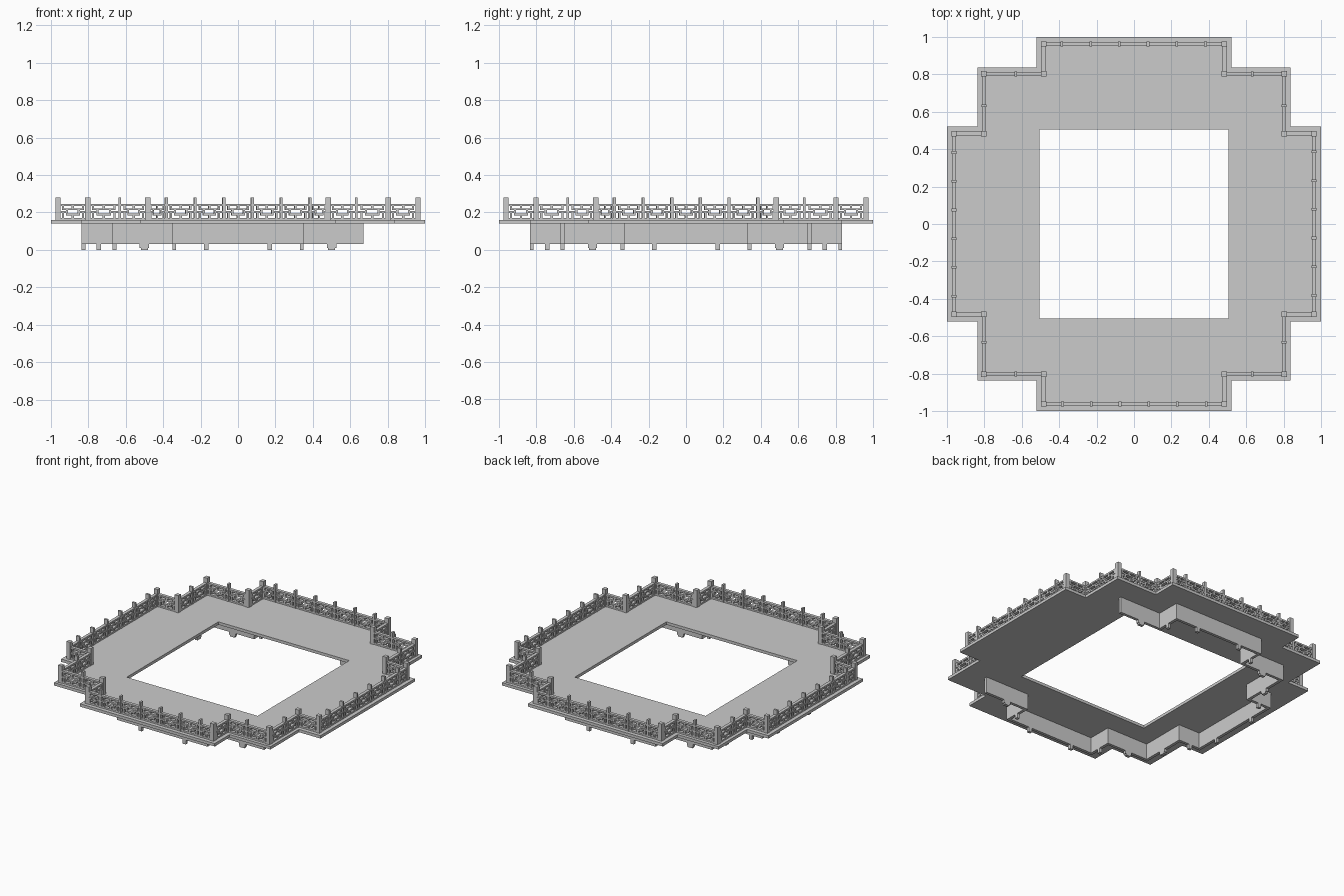
import bpy, bmesh
from mathutils import Vector, Matrix

cube = bpy.data.objects.get("Cube")
if cube:
    bpy.data.objects.remove(cube, do_unlink=True)

stone = bpy.data.materials.new("stone_grey")
stone.use_nodes = True
grey = (0.6, 0.6, 0.6, 1)
stone.diffuse_color = grey
stone.node_tree.nodes["Principled BSDF"].inputs["Base Color"].default_value = grey


def finish(name, bm):
    bmesh.ops.recalc_face_normals(bm, faces=bm.faces)
    mesh = bpy.data.meshes.new(name)
    bm.to_mesh(mesh)
    bm.free()
    mesh.materials.append(stone)
    obj = bpy.data.objects.new(name, mesh)
    bpy.context.collection.objects.link(obj)
    return obj


def bar(bm, p, q, s0, s1, z0, z1, depth):
    """Box lying along the line p-q, from distance s0 to s1."""
    along = (Vector(q) - Vector(p)).normalized()
    mid = Vector(p) + along * (s0 + s1) / 2
    turn = Matrix(((along.x, -along.y, 0), (along.y, along.x, 0), (0, 0, 1))).to_4x4()
    m = Matrix.Translation((mid.x, mid.y, (z0 + z1) / 2)) @ turn
    bmesh.ops.create_cube(bm, size=1, matrix=m @ Matrix.Diagonal((s1 - s0, depth, z1 - z0, 1)))


def quarter(p, k):
    """Turn a plan point by k quarter turns."""
    x, y = p
    for _ in range(k):
        x, y = -y, x
    return x, y


# Floor: stepped outline with a square opening
ARM, STEP, HOLE = 0.52, 0.835, 0.505
LOW, TOP = 0.14, 0.16
corner = [(ARM, -1), (ARM, -STEP), (STEP, -STEP), (STEP, -ARM), (1, -ARM)]
bm = bmesh.new()
loops = [[quarter(p, k) for k in range(4) for p in corner],
         [quarter((HOLE, -HOLE), k) for k in range(4)]]
edges = []
for loop in loops:
    vs = [bm.verts.new((x, y, LOW)) for x, y in loop]
    edges += [bm.edges.new((vs[i - 1], vs[i])) for i in range(len(vs))]
bmesh.ops.triangle_fill(bm, edges=edges, use_beauty=True, use_dissolve=False)
up = bmesh.ops.extrude_face_region(bm, geom=bm.faces[:])
bmesh.ops.translate(bm, verts=[v for v in up["geom"] if isinstance(v, bmesh.types.BMVert)],
                    vec=(0, 0, TOP - LOW))
bmesh.ops.dissolve_limit(bm, angle_limit=0.01, verts=bm.verts, edges=bm.edges)
finish("terrace_floor", bm)

# Lattice of one railing panel: start, end (share of width), bottom, top
LATTICE = [
    (0, 1, .16, .171), (0, 1, .235, .246),
    (.28, .72, .184, .194), (.28, .72, .212, .222),
    (.46, .54, .17, .185), (.46, .54, .221, .236),
]
for a, b, z0, z1 in [(0, .3, .198, .208), (.27, .34, .184, .222),
                     (.13, .20, .17, .199), (.13, .20, .215, .236), (.13, .34, .212, .222)]:
    LATTICE += [(a, b, z0, z1), (1 - b, 1 - a, z0, z1)]

# Railing runs of one quarter, each with the distances of its small posts
R, S, A = 0.962, 0.802, 0.482
RUNS = [
    ((-A, -R), (A, -R), [.1, .253, .407, .56, .712, .867]),
    ((A, -R), (A, -S), []),
    ((A, -S), (S, -S), [.15]),
    ((S, -S), (S, -A), [.17]),
    ((S, -A), (R, -A), []),
]
panels, posts, corners = bmesh.new(), bmesh.new(), bmesh.new()
for k in range(4):
    for p, q, stops in RUNS:
        p, q = quarter(p, k), quarter(q, k)
        marks = [0] + stops + [(Vector(q) - Vector(p)).length]
        for s, e in zip(marks, marks[1:]):
            for a, b, z0, z1 in LATTICE:
                bar(panels, p, q, s + a * (e - s), s + b * (e - s), z0, z1, 0.022)
        for s in stops:
            bar(posts, p, q, s - .007, s + .007, TOP, .28, .026)
        bar(corners, p, q, -.014, .014, TOP, .28, .028)
finish("railing_lattice", panels)
finish("railing_posts", posts)
finish("railing_corner_posts", corners)

# Skirt walls under the floor, open on the left side, with hanging feet
O, M, N = 0.825, 0.66, 0.34
BOTTOM, THICK = 0.03, 0.02
side = [(M, M), (N, M), (N, O)]
path = side + [(-x, y) for x, y in reversed(side)]
path += [(-O, N), (-O, -N)]
path.insert(6, (-M, N))
path.insert(8 + 1, (-M, -N))
path += [(-x, -y) for x, y in side]
path += [(x, -y) for x, y in reversed(side)]
walls, feet = bmesh.new(), bmesh.new()
for p, q in zip(path, path[1:]):
    size = (Vector(q) - Vector(p)).length
    bar(walls, p, q, -THICK / 2, size + THICK / 2, BOTTOM, LOW, THICK)
    if size > 0.5:
        for s in (size / 2 - .17, size / 2 + .17):
            bar(feet, p, q, s - .012, s + .012, 0, BOTTOM, THICK)
    elif size > 0.25:
        bar(feet, p, q, size / 2 - .025, size / 2 + .025, .01, BOTTOM, THICK)
        bar(feet, p, q, size / 2 - .018, size / 2 + .018, 0, .01, THICK)
    else:
        bar(feet, p, q, size / 2 - .012, size / 2 + .012, 0, BOTTOM, THICK)
finish("skirt_walls", walls)
finish("skirt_feet", feet)
